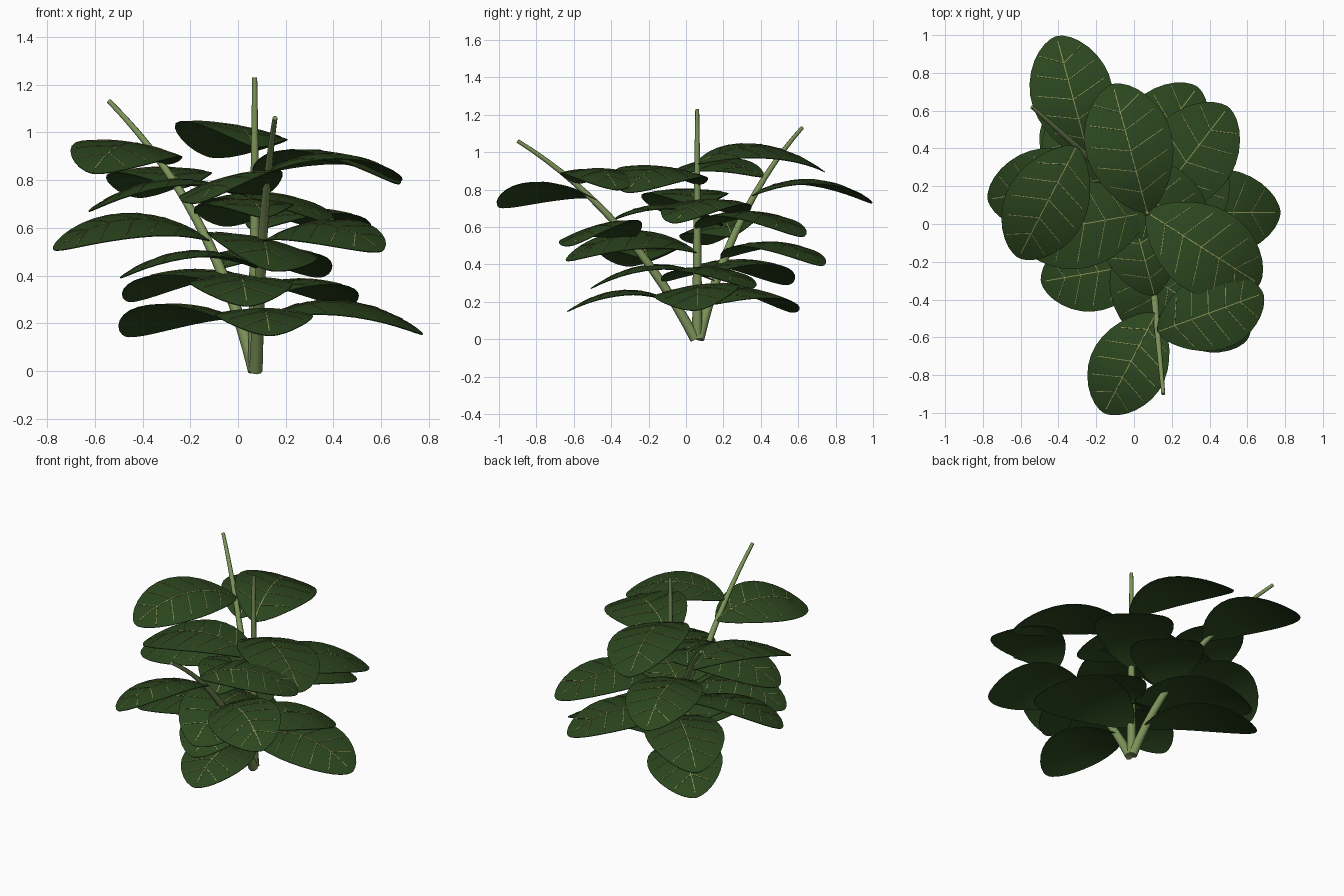
import bpy, bmesh, math
from mathutils import Vector

if "Cube" in bpy.data.objects:
    bpy.data.objects.remove(bpy.data.objects["Cube"])


def material(name, rgb):
    m = bpy.data.materials.new(name)
    m.diffuse_color = (*rgb, 1)
    m.use_nodes = True
    m.node_tree.nodes["Principled BSDF"].inputs["Base Color"].default_value = m.diffuse_color
    return m


LEAF = material("dark leaf green", (0.024, 0.061, 0.013))
VEIN = material("pale vein", (0.29, 0.31, 0.10))
STEM = material("olive stem green", (0.2, 0.29, 0.1))

GOLDEN = math.radians(137.5)

# name, start, control and end of the stem curve, leaf length, leaf half width,
# and the sideways tilt of each leaf from the lowest up (rise of its left edge)
STEMS = [
    ("centre", (0.07, 0.06, 0), (0.07, 0.06, 0.75), (0.07, 0.06, 1.23), 0.705, 0.232,
     (0.03, 0, -0.05, 0, 0, -0.03, 0.04)),
    ("back_left", (0.07, 0.07, 0), (-0.11, 0.24, 0.70), (-0.54, 0.62, 1.13), 0.665, 0.218,
     (0.03, 0, 0, -0.05, 0, 0, -0.035)),
    ("front", (0.075, 0.05, 0), (0.10, -0.32, 0.70), (0.155, -0.90, 1.06), 0.595, 0.205,
     (0, 0, 0, 0.045, 0, 0.045, 0)),
]


def bezier(p, t):
    a, b, c = (Vector(q) for q in p)
    return a * (1 - t) ** 2 + b * 2 * t * (1 - t) + c * t * t


def make_stem(name, pts):
    # tapered round stem swept along the curve
    cu = bpy.data.curves.new(name, 'CURVE')
    cu.dimensions = '3D'
    cu.bevel_depth = 0.028
    cu.bevel_resolution = 2
    cu.use_fill_caps = True
    sp = cu.splines.new('POLY')
    n = 14
    sp.points.add(n)
    for i, p in enumerate(sp.points):
        t = i / n
        p.co = (*bezier(pts, t), 1)
        p.radius = 1 - 0.63 * t
    sp.use_smooth = True
    cu.materials.append(STEM)
    bpy.context.collection.objects.link(bpy.data.objects.new(name, cu))


def half_width(s, b):
    return max(0.01, b * max(0.0, math.sin(math.pi * s ** 1.12)) ** 0.54)


def make_leaf(name, base, angle, length, b, tilt):
    bm = bmesh.new()
    ca, sa = math.cos(angle), math.sin(angle)

    def surface(x, y, lift=0.0):
        # leaf arches up then droops to the tip; the sides droop a little
        s = x / length
        z = length * (0.58 * s - 0.64 * s * s) - 0.025 * (y / b) ** 2 + tilt * y / b + lift
        return base + Vector((x * ca - y * sa, x * sa + y * ca, z))

    def grid(rows, mat):
        vs = [[bm.verts.new(p) for p in r] for r in rows]
        for r0, r1 in zip(vs, vs[1:]):
            for k in range(len(r0) - 1):
                f = bm.faces.new((r0[k], r1[k], r1[k + 1], r0[k + 1]))
                f.material_index = mat

    def vein(p, q, r):
        # narrow strip just above the leaf between two flat points
        p, q = Vector(p), Vector(q)
        side = (q - p).normalized().orthogonal() * r
        rows = []
        for i in range(9):
            c = p.lerp(q, i / 8)
            rows.append([surface(*(c - side), 0.002), surface(*(c + side), 0.002)])
        grid(rows, 1)

    # blade
    rows = []
    for i in range(17):
        s = (1 - math.cos(math.pi * i / 16)) / 2
        w = half_width(s, b)
        rows.append([surface(s * length, w * (j / 4 - 1)) for j in range(9)])
    grid(rows, 0)

    # midrib and paired side veins
    vein((0.01, 0), (length * 0.96, 0), 0.0024)
    for s in (0.16, 0.32, 0.48, 0.64, 0.78):
        e = s + 0.10
        for sign in (-1, 1):
            vein((s * length, 0), (e * length, sign * 0.85 * half_width(e, b)), 0.0018)

    for f in bm.faces:
        f.normal_update()
        if f.normal.z < 0:
            f.normal_flip()
    bmesh.ops.solidify(bm, geom=bm.faces[:], thickness=0.004)
    bmesh.ops.recalc_face_normals(bm, faces=bm.faces[:])
    me = bpy.data.meshes.new(name)
    bm.to_mesh(me)
    bm.free()
    me.materials.append(LEAF)
    me.materials.append(VEIN)
    me.shade_smooth()
    me.set_sharp_from_angle(angle=math.radians(40))
    bpy.context.collection.objects.link(bpy.data.objects.new(name, me))


# three stems, each with leaves spiralling up by the golden angle
for k, (name, p0, p1, p2, length, b, tilts) in enumerate(STEMS):
    pts = (p0, p1, p2)
    make_stem(name + "_stem", pts)
    for j, tilt in enumerate(tilts):
        t = 0.12 + 0.58 * j / (len(tilts) - 1)
        base = bezier(pts, t) + Vector((0, 0, 0.022))
        make_leaf(f"{name}_leaf_{j + 1}", base, (j + k) * GOLDEN, length, b, tilt)
